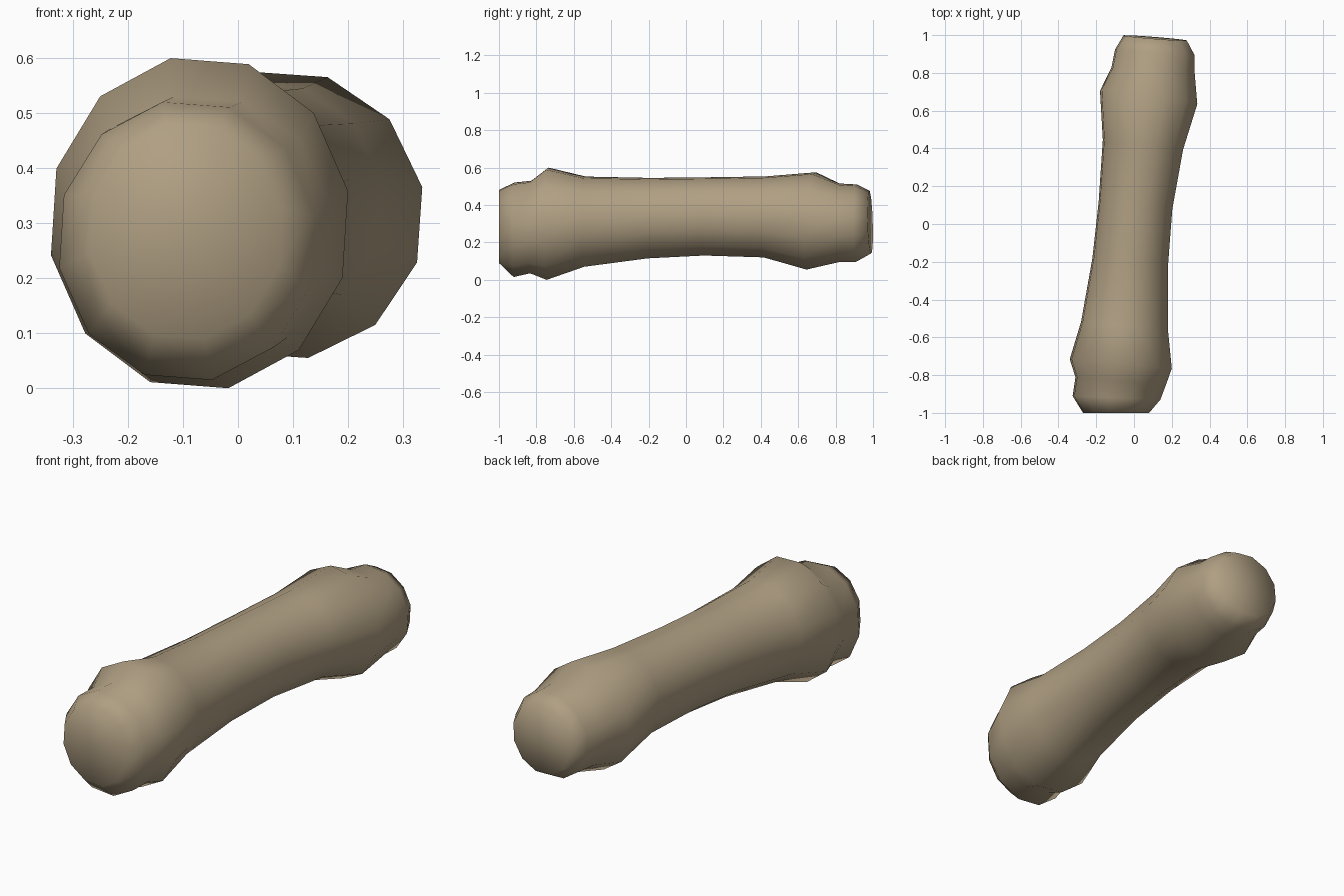
import bpy, bmesh, math

if "Cube" in bpy.data.objects:
    bpy.data.objects.remove(bpy.data.objects["Cube"])

SIDES = 12
PHASE = math.radians(11)

# cross-sections along the bone: y, x min, x max, z min, z max, tilt in x, tilt in z
RINGS = [
    (-1.00, -0.27, 0.08, 0.09, 0.48, 0.00, 0.00),
    (-0.92, -0.325, 0.14, 0.015, 0.52, -0.04, 0.00),
    (-0.83, -0.31, 0.17, 0.035, 0.53, -0.08, 0.00),
    (-0.74, -0.34, 0.20, 0.00, 0.60, -0.09, 0.00),
    (-0.54, -0.28, 0.18, 0.07, 0.552, -0.10, 0.00),
    (-0.20, -0.22, 0.18, 0.115, 0.545, -0.10, 0.00),
    (0.10, -0.187, 0.203, 0.13, 0.548, -0.10, 0.00),
    (0.42, -0.165, 0.26, 0.12, 0.553, -0.12, 0.00),
    (0.67, -0.18, 0.335, 0.055, 0.575, -0.15, 0.07),
    (0.82, -0.12, 0.32, 0.095, 0.515, -0.03, 0.00),
    (0.91, -0.10, 0.32, 0.095, 0.51, -0.07, 0.00),
    (0.985, -0.055, 0.28, 0.14, 0.475, -0.08, -0.03),
]

bone_tan = bpy.data.materials.new("bone_tan")
bone_tan.diffuse_color = (0.43, 0.345, 0.225, 1)
bone_tan.use_nodes = True
bone_tan.node_tree.nodes["Principled BSDF"].inputs["Base Color"].default_value = bone_tan.diffuse_color


def ring(bm, y, x0, x1, z0, z1, tx, tz):
    """Irregularly sized 12-gon stretched to fill the given extents."""
    pts = [(math.cos(PHASE + i * math.tau / SIDES), math.sin(PHASE + i * math.tau / SIDES))
           for i in range(SIDES)]
    m = max(p[0] for p in pts)
    cx, cz = (x0 + x1) / 2, (z0 + z1) / 2
    verts = []
    for u, w in pts:
        dx, dz = u / m * (x1 - x0) / 2, w / m * (z1 - z0) / 2
        yy = max(-1.0, min(1.0, y + tx * dx + tz * dz))
        verts.append(bm.verts.new((cx + dx, yy, cz + dz)))
    return verts


# bone shaft with knobbly ends, lofted through the rings
bm = bmesh.new()
loops = [ring(bm, *r) for r in RINGS]
for a, b in zip(loops, loops[1:]):
    for i in range(SIDES):
        j = (i + 1) % SIDES
        bm.faces.new((a[i], a[j], b[j], b[i]))
# end caps
for loop in (loops[0], loops[-1]):
    cap = bm.faces.new(loop)
    bmesh.ops.poke(bm, faces=[cap])
bmesh.ops.recalc_face_normals(bm, faces=bm.faces)
for f in bm.faces:
    f.smooth = True
mesh = bpy.data.meshes.new("bone")
bm.to_mesh(mesh)
bm.free()
mesh.materials.append(bone_tan)
bone = bpy.data.objects.new("bone", mesh)
bpy.context.collection.objects.link(bone)
